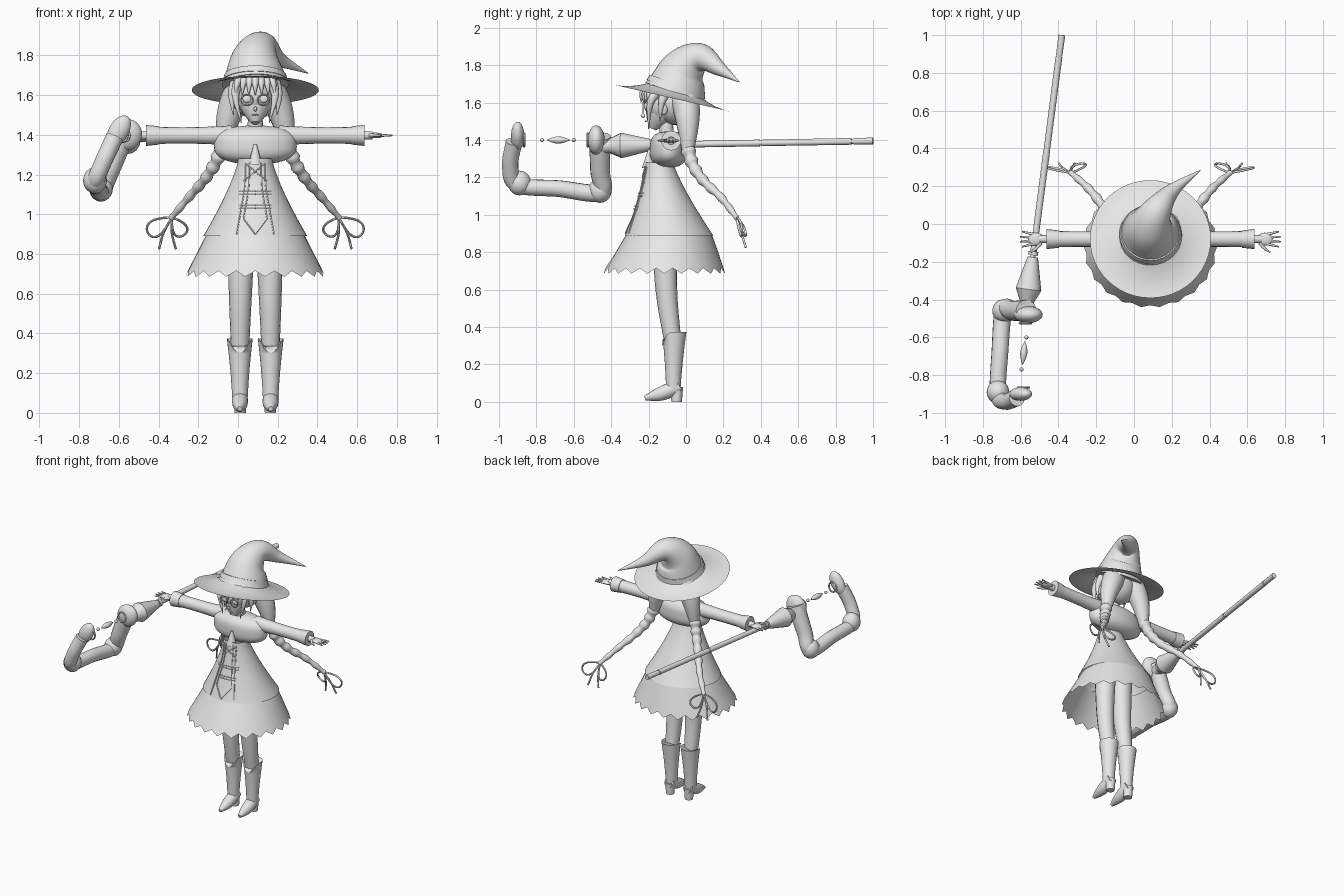
import bpy, bmesh, math
from mathutils import Vector, Matrix, Euler

old = bpy.data.objects.get("Cube")
if old:
    bpy.data.objects.remove(old)

MIDDLE = .087  # x of the figure's centre line
grey = bpy.data.materials.new("light grey")
grey.use_nodes = True
colour = (.8, .8, .8, 1)
grey.diffuse_color = colour
grey.node_tree.nodes["Principled BSDF"].inputs["Base Color"].default_value = colour


def finish(name, bm):
    bmesh.ops.recalc_face_normals(bm, faces=bm.faces[:])
    mesh = bpy.data.meshes.new(name)
    bm.to_mesh(mesh)
    bm.free()
    mesh.materials.append(grey)
    mesh.shade_smooth()
    mesh.set_sharp_from_angle(angle=math.radians(45))
    part = bpy.data.objects.new(name, mesh)
    bpy.context.collection.objects.link(part)
    return part


def centre(part):
    """Move a part built around x = 0 onto the figure's centre line."""
    part.location.x = MIDDLE
    return part


def pair(part):
    """Mirror a part to the other side of the figure."""
    mirror = centre(part).modifiers.new("other_side", "MIRROR")
    mirror.use_mirror_merge = False


def angles(count):
    return [math.tau * k / count for k in range(count)]


def ellipse(y, z, rx, ry, count=48):
    return [(rx * math.cos(a), y + ry * math.sin(a), z) for a in angles(count)]


def skin(name, rings, caps=False):
    """Join equal rings of points into one surface."""
    bm = bmesh.new()
    loops = [[bm.verts.new(point) for point in ring] for ring in rings]
    for low, high in zip(loops, loops[1:]):
        for i in range(len(low)):
            bm.faces.new((low[i - 1], low[i], high[i], high[i - 1]))
    if caps:
        bm.faces.new(loops[0])
        bm.faces.new(loops[-1])
    return finish(name, bm)


def curve(points, steps=8):
    """Smooth path through the points."""
    p = [Vector(point) for point in points]
    p = [p[0] * 2 - p[1], *p, p[-1] * 2 - p[-2]]
    path = []
    for a, b, c, d in zip(p, p[1:], p[2:], p[3:]):
        for k in range(steps):
            t = k / steps
            path.append(b + ((c - a) * t + (2 * a - 5 * b + 4 * c - d) * t * t
                             + (3 * b - a - 3 * c + d) * t ** 3) / 2)
    return path + [p[-2]]


def tube(name, points, start, end, swell=0, ripple=0, sides=16):
    """Tapering round tube along a smooth path."""
    path = curve(points)
    last = len(path) - 1
    rings, up = [], None
    for i, middle in enumerate(path):
        along = (path[min(i + 1, last)] - path[max(i - 1, 0)]).normalized()
        up = up or along.orthogonal()
        up = (up - along * up.dot(along)).normalized()
        across = along.cross(up)
        t = i / last
        radius = start + (end - start) * t + swell * math.sin(math.pi * t)
        radius *= 1 + .15 * math.sin(math.tau * ripple * t)
        rings.append([middle + (up * math.cos(a) + across * math.sin(a)) * radius
                      for a in angles(sides)])
    return skin(name, rings, True)


def ball(name, place, radii, lean=0):
    bm = bmesh.new()
    shape = Matrix.LocRotScale(Vector(place), Euler((0, lean, 0)), Vector(radii))
    bmesh.ops.create_uvsphere(bm, u_segments=24, v_segments=14, radius=1, matrix=shape)
    return finish(name, bm)


def hoop(name, place, rx, rz, thick):
    x, y, z = place
    turn = angles(12)
    return tube(name, [(x + rx * math.cos(a), y, z + rz * math.sin(a))
                       for a in turn + turn[:1]], thick, thick, sides=6)


# Hat: flared tilted brim, curling crown and band
flare = [i / 8 for i in range(9)]
brim = centre(skin("hat_brim", [ellipse(0, .06 * (1 - t) ** 2, .12 + .2 * t, .12 + .2 * t)
                                for t in flare]))
brim.location.yz = -.08, 1.625
brim.rotation_euler.x = math.radians(-13)
centre(tube("hat_crown", [(0, -.06, 1.65), (0, -.01, 1.78), (.04, .08, 1.84),
                          (.12, .18, 1.78), (.265, .285, 1.71)], .168, .002, -.008, sides=32))
centre(tube("hat_band", [(0, -.055, 1.67), (0, -.045, 1.7)], .165, .156, sides=32))

# Head and face
centre(ball("head", (0, -.12, 1.6), (.1, .105, .11)))
centre(tube("jaw", [(0, -.13, 1.57), (0, -.18, 1.46)], .088, .02, .01))
centre(tube("neck", [(0, -.1, 1.4), (0, -.11, 1.52)], .04, .036))
centre(ball("nose", (0, -.23, 1.53), (.008, .012, .012)))
centre(ball("mouth", (0, -.215, 1.5), (.018, .006, .004)))
pair(ball("eyes", (.042, -.215, 1.58), (.022, .01, .02)))
pair(hoop("spectacles", (.042, -.23, 1.575), .03, .027, .003))
pair(ball("ears", (.103, -.12, 1.565), (.014, .022, .032)))

# Hair: cap, fringe and side locks
centre(ball("hair_cap", (0, -.06, 1.6), (.122, .11, .12)))
for k in range(-3, 4):
    side, back = k * .03, abs(k) * .012
    centre(tube("fringe_lock", [(side * .7, -.15, 1.71), (side, back - .23, 1.66),
                                (side * 1.1, back - .24, 1.6)], .03, .002))
pair(tube("side_locks", [(.07, -.13, 1.69), (.1, -.19, 1.6), (.07, -.2, 1.46)], .035, .002))
pair(tube("cheek_locks", [(.09, -.1, 1.68), (.118, -.13, 1.6), (.11, -.14, 1.5)], .035, .002))

# Pigtails, braids and ribbon bows
pair(tube("pigtails", [(.05, -.03, 1.66), (.1, 0, 1.58), (.14, .01, 1.47), (.165, .01, 1.33)],
          .075, .03, .015))
pair(tube("braids", [(.165, .01, 1.35), (.2, .04, 1.26), (.255, .1, 1.175),
                     (.33, .19, 1.09), (.42, .27, .985)], .037, .015, ripple=7))
knot = Vector((.42, .27, .985))
pair(ball("ribbon_knots", knot, (.016, .014, .016)))
for reach, width in (((.12, .03, -.08), (.02, 0, .035)), ((-.06, .05, -.09), (.03, 0, -.02))):
    pair(tube("ribbon_loops", [knot + Vector(reach) * math.sin(a / 2) + Vector(width) * math.sin(a)
                               for a in angles(10) + [math.tau]], .006, .006, sides=8))
for fall in ((.065, .05, -.16), (-.02, .05, -.16)):
    drop = Vector(fall)
    pair(tube("ribbon_tails", [knot, knot + drop * .5 + Vector((.01, 0, 0)), knot + drop],
              .006, .006, sides=8))

# Capelet: rounded below, square at the shoulders
rings = []
for i in range(-10, 11):
    u = i / 10
    spread = math.sqrt(1 - abs(u) ** 3) + .01
    rings.append(ellipse(-.093, 1.35 + .1 * u, .205 * spread, .1 * spread))
centre(skin("capelet", rings, True))


# Upper skirt, flaring from the waist
def flared(z):
    """Centre y and side radius of the skirt at a height."""
    t = (1.28 - z) / .39
    return .055 * t - .145, .085 + .177 * t ** 1.3


heights = [1.28 - .39 * i / 12 for i in range(13)]
rings = []
for z in heights:
    y, radius = flared(z)
    rings.append(ellipse(y, z, radius, radius * .9))
centre(skin("upper_skirt", rings))


# Bodice seams, laces and tab
def on_skirt(side, z):
    y, radius = flared(z)
    return side, y - .9 * math.sqrt(radius ** 2 - side ** 2) - .002, z


def trim(name, *places):
    return tube(name, [on_skirt(*place) for place in places], .004, .004, sides=6)


pair(trim("bodice_seams", (.05, 1.25), (.055, 1.13), (.095, .9)))
pair(trim("panel_edges", (.03, 1.26), (.035, 1.13), (.06, .98)))
pair(trim("panel_points", (.06, .98), (.03, .94), (0, .9)))
pair(trim("crossed_laces", (-.06, 1.17), (0, 1.215), (.05, 1.255)))
for z in (1.03, 1.045, 1.1, 1.115):
    pair(trim("bodice_laces", (0, z), (.04, z), (.08, z)))
centre(tube("bodice_tab", [(0, -.2, 1.25), (0, -.195, 1.35)], .035, .008))

# Lower skirt tier with a toothed hem
teeth = 22
rings = []
for t in (0, .5, 1):
    radius, y, z = .245 + .11 * t, -.09 - .025 * t, .9 - .215 * t
    ring = ellipse(y, z, radius, radius * .925, teeth * 2)
    if t == 1:
        for k in range(1, len(ring), 2):
            px, py, pz = ring[k]
            ring[k] = px * .96, y + (py - y) * .96, pz + .03
    rings.append(ring)
centre(skin("toothed_skirt", rings))

# Legs
pair(tube("legs", [(.07, -.11, .95), (.075, -.105, .6), (.077, -.065, .28)], .072, .044))

# Boots: shaft dipping at the front, foot and heel
shaft = tube("boot_shafts", [(.077, -.068, .06), (.078, -.063, .375)], .038, .065, -.003, sides=24)
for vertex in shaft.data.vertices:
    if vertex.co.z > .37:
        toward_front = max(0, -(vertex.co.y + .063) / .065)
        vertex.co.z -= .075 * toward_front ** 3
pair(shaft)
pair(tube("boot_feet", [(.076, -.035, .085), (.077, -.13, .045), (.078, -.22, .02)],
          .036, .012, .014))
pair(tube("boot_heels", [(.076, -.05, 0), (.076, -.05, .08)], .028, .034))

# Sleeves, cuffs and open hands
arm_y, arm_z = -.08, 1.397
pair(tube("sleeves", [(.12, arm_y, arm_z), (.5, arm_y, arm_z)], .05, .043, -.005))
pair(tube("cuffs", [(.485, arm_y, arm_z), (.55, arm_y, arm_z)], .046, .053))
pair(tube("wrists", [(.52, arm_y, arm_z), (.59, arm_y, arm_z)], .022, .02))
pair(ball("palms", (.605, arm_y, arm_z), (.042, .034, .014)))
for k in range(4):
    spread = k - 1.5
    pair(tube("fingers", [(.615, arm_y - .016 * spread, arm_z),
                          (.695 - .01 * abs(spread), arm_y - .027 * spread, arm_z)],
              .009, .004, sides=8))
pair(tube("thumbs", [(.58, -.1, arm_z), (.605, -.13, arm_z), (.635, -.15, arm_z)],
          .011, .004, sides=8))


# Staff: jointed shaft, then the swelling socket
def staff_part(name, back, front, start, end):
    ends = [(-.513 + .131 * y, y, 1.377 + .018 * y) for y in (back, front)]
    tube(name, ends, start, end)


staff_part("staff_core", .99, -.45, .013, .013)
for back, front in ((1, .895), (.885, .405), (.395, -.15)):
    staff_part("staff_section", back, front, .018, .017)
staff_part("staff_collar", -.145, -.165, .026, .026)
staff_part("socket_flare", -.175, -.345, .028, .068)
staff_part("socket_taper", -.345, -.41, .068, .038)
staff_part("socket_peg", -.4, -.46, .038, .042)

# Crescent head with knuckles and two facing lobes
tube("staff_crescent", [(-.57, -.46, 1.42), (-.64, -.46, 1.24), (-.69, -.46, 1.12),
                        (-.71, -.68, 1.14), (-.72, -.9, 1.16), (-.68, -.94, 1.26),
                        (-.62, -.92, 1.39)], .058, .045, -.007)
for place in ((-.69, -.46, 1.13), (-.72, -.89, 1.17)):
    ball("crescent_knuckle", place, (.06, .062, .066))
tilt = math.radians(30)
ball("near_lobe", (-.56, -.48, 1.4), (.075, .045, .08), tilt)
ball("far_lobe", (-.6, -.9, 1.42), (.05, .036, .085), tilt)
hoop("near_ring", (-.575, -.525, 1.4), .03, .035, .006)
hoop("far_ring", (-.585, -.865, 1.4), .03, .035, .006)

# Floating beads and gem
for y in (-.6, -.77):
    ball("bead", (-.48 + .15 * y, y, 1.4), (.011, .011, .011))
tube("gem", [(-.577, -.62, 1.4), (-.59, -.745, 1.4)], .001, .001, .018)
